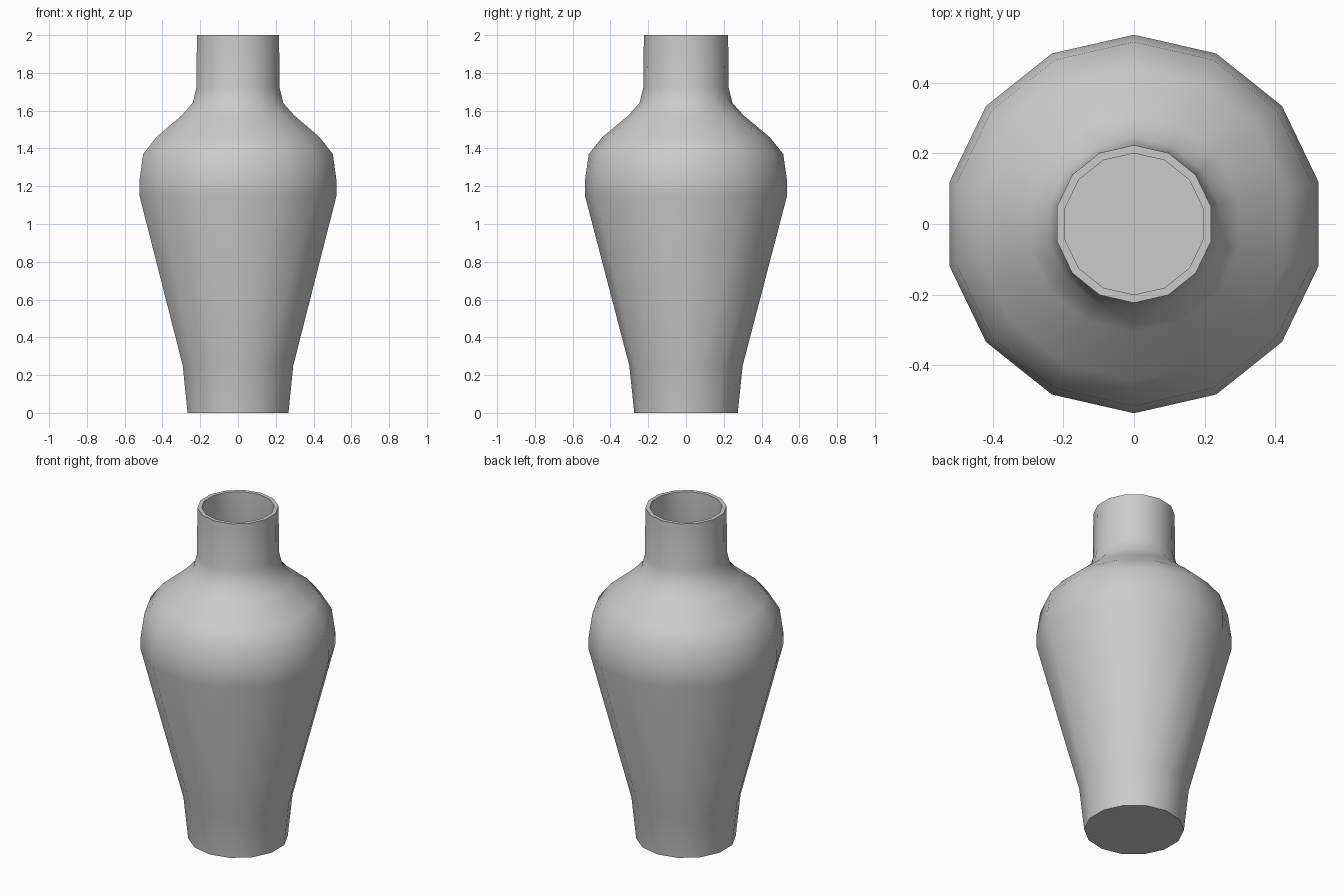
import bpy
import bmesh
from math import cos, sin, pi, radians

cube = bpy.data.objects.get("Cube")
if cube:
    bpy.data.objects.remove(cube, do_unlink=True)

SIDES = 14
WALL = 0.023

# Outer silhouette: (radius, height) from foot to lip
outer = [(0.274, 0.0), (0.30, 0.25), (0.535, 1.15), (0.535, 1.23),
         (0.515, 1.37), (0.443, 1.46), (0.305, 1.575), (0.246, 1.64),
         (0.226, 1.72), (0.223, 2.0)]
# Inner wall from lip down to the floor
inner = [(r - WALL, max(z, WALL)) for r, z in reversed(outer)]

clay = bpy.data.materials.new("light_grey")
clay.use_nodes = True
grey = (0.6, 0.6, 0.6, 1.0)
clay.diffuse_color = grey
clay.node_tree.nodes["Principled BSDF"].inputs["Base Color"].default_value = grey

# Vase body: lathe the profile, with a corner pointing to the back
bm = bmesh.new()
rings = []
for r, z in outer + inner:
    angles = [pi / 2 + 2 * pi * i / SIDES for i in range(SIDES)]
    rings.append([bm.verts.new((r * cos(a), r * sin(a), z)) for a in angles])
for low, high in zip(rings, rings[1:]):
    for i in range(SIDES):
        j = (i + 1) % SIDES
        bm.faces.new((low[i], low[j], high[j], high[i]))

# Underside and inner floor
bm.faces.new(rings[0][::-1])
bm.faces.new(rings[-1])
bmesh.ops.recalc_face_normals(bm, faces=bm.faces)

mesh = bpy.data.meshes.new("vase")
bm.to_mesh(mesh)
bm.free()
mesh.materials.append(clay)
vase = bpy.data.objects.new("vase", mesh)
bpy.context.collection.objects.link(vase)

# Soft body with crisp lip and foot
bpy.ops.object.select_all(action="DESELECT")
vase.select_set(True)
bpy.context.view_layer.objects.active = vase
bpy.ops.object.shade_smooth_by_angle(angle=radians(45))
